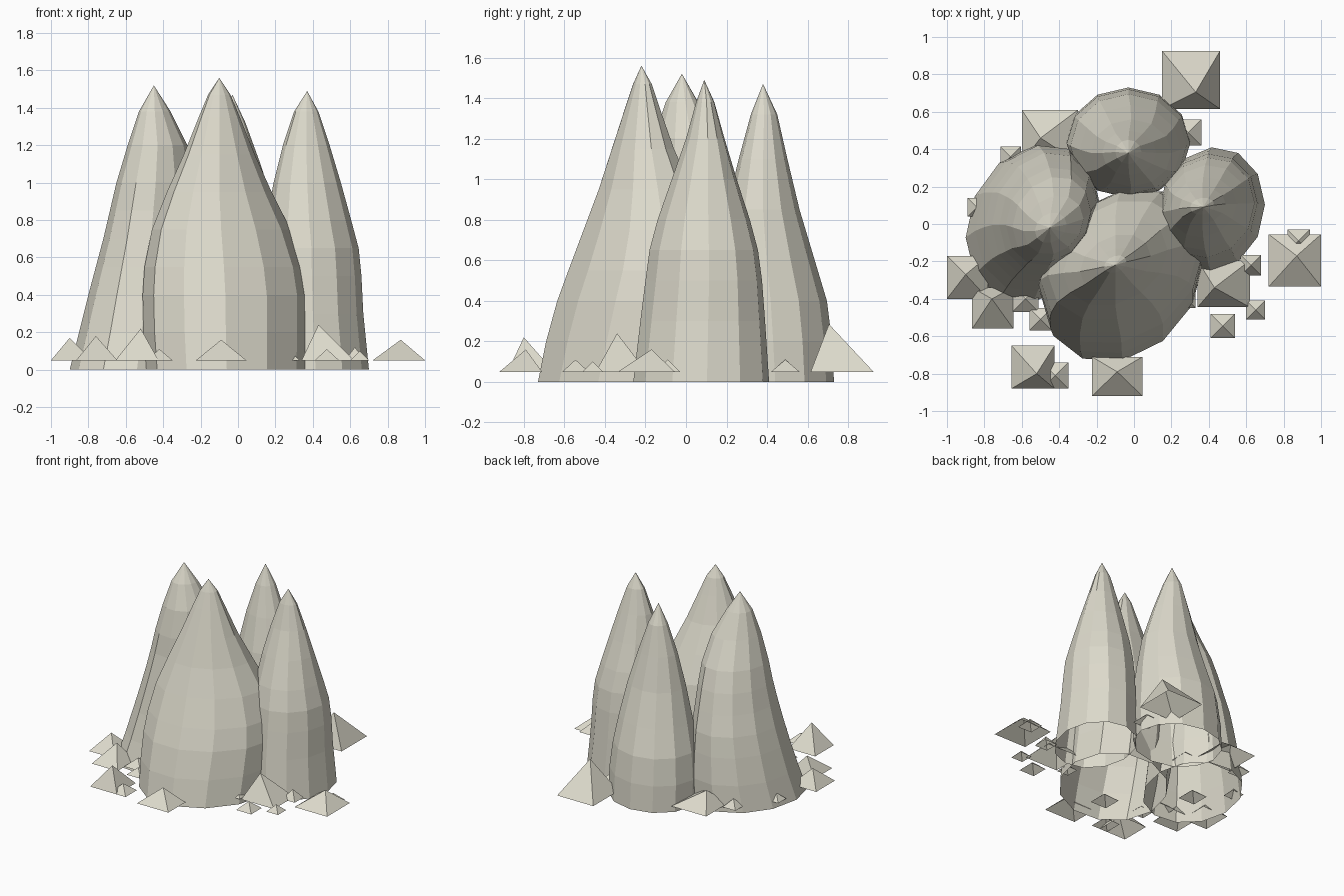
import bpy, bmesh, math

stone = bpy.data.materials.new("pale stone")
stone.diffuse_color = (0.72, 0.70, 0.60, 1)


def finish(bm, name):
    me = bpy.data.meshes.new(name)
    bm.to_mesh(me)
    bm.free()
    me.materials.append(stone)
    ob = bpy.data.objects.new(name, me)
    bpy.context.collection.objects.link(ob)
    return ob


def spire(name, apex, levels, skew=0.0, turn=0.0, sides=12):
    """Open-bottomed pointed spire lofted through (z, xmin, xmax, ymin, ymax)."""
    bm = bmesh.new()
    rings = []
    for z, x0, x1, y0, y1 in levels:
        ring = []
        rx, ry = (x1 - x0) / 2, (y1 - y0) / 2
        for i in range(sides):
            a = 2 * math.pi * (i + turn) / sides
            dx = rx * math.cos(a)
            ring.append(bm.verts.new(((x0 + x1) / 2 + dx,
                                      (y0 + y1) / 2 + ry * math.sin(a) + skew * dx, z)))
        rings.append(ring)
    tip = bm.verts.new(apex)
    for i in range(sides):
        j = (i + 1) % sides
        for lo, hi in zip(rings, rings[1:]):
            bm.faces.new((lo[i], lo[j], hi[j], hi[i]))
        bm.faces.new((rings[-1][i], rings[-1][j], tip))
    return finish(bm, name)


def shard(name, x, y, hx, hy, ax, ay, az, base=0.05):
    """Small open four-sided pyramid with an off-centre tip."""
    bm = bmesh.new()
    b = [bm.verts.new((x + sx * hx, y + sy * hy, base))
         for sx, sy in ((-1, -1), (1, -1), (1, 1), (-1, 1))]
    tip = bm.verts.new((ax, ay, az))
    for i in range(4):
        bm.faces.new((b[i], b[(i + 1) % 4], tip))
    return finish(bm, name)


# four tall spires
spire("front_spire", (-0.10, -0.22, 1.56), [
    (0, -.49, .37, -.73, .13), (.2, -.505, .375, -.69, .17),
    (.4, -.51, .375, -.635, .18), (.55, -.50, .35, -.58, .17),
    (.75, -.46, .28, -.505, .12), (.95, -.38, .18, -.43, .03),
    (1.15, -.29, .09, -.365, -.06), (1.35, -.21, .01, -.30, -.13),
    (1.47, -.16, -.04, -.26, -.17)], skew=0.22)
spire("left_spire", (-0.45, -0.02, 1.52), [
    (0, -.90, -.18, -.42, .42), (.2, -.85, -.18, -.36, .42),
    (.4, -.80, -.19, -.31, .40), (.55, -.76, -.20, -.28, .38),
    (.7, -.72, -.21, -.25, .34), (.85, -.685, -.22, -.22, .30),
    (1.0, -.65, -.23, -.20, .25), (1.2, -.59, -.27, -.16, .15),
    (1.38, -.53, -.36, -.10, .06)], skew=0.2)
spire("back_spire", (-0.03, 0.38, 1.47), [
    (0, -.36, .30, .15, .73), (.2, -.36, .30, .14, .72),
    (.4, -.34, .28, .14, .695), (.6, -.29, .25, .16, .635),
    (.85, -.23, .20, .20, .56), (1.1, -.17, .12, .26, .50),
    (1.32, -.10, .04, .32, .45)])
spire("right_spire", (0.37, 0.09, 1.49), [
    (0, .13, .70, -.26, .41), (.3, .13, .67, -.225, .39),
    (.5, .13, .66, -.20, .375), (.65, .14, .645, -.18, .355),
    (.8, .155, .605, -.14, .315), (1.0, .19, .55, -.07, .25),
    (1.2, .24, .49, 0, .19), (1.38, .30, .43, .05, .14)], skew=0.1)

# larger loose shards: centre, half sizes, tip
shard("back_shard", .305, .77, .155, .155, .33, .705, .285)
shard("right_shard", .86, -.195, .14, .14, .87, -.17, .16)
shard("front_right_shard", .48, -.32, .14, .125, .43, -.34, .24)
shard("front_shard", -.09, -.815, .135, .105, -.09, -.79, .16)
shard("front_left_shard", -.54, -.765, .115, .115, -.52, -.80, .22)
shard("left_front_shard", -.755, -.45, .11, .11, -.76, -.40, .18)
shard("left_shard", -.89, -.285, .11, .115, -.90, -.27, .17)
shard("back_left_shard", -.45, .47, .15, .14, -.50, .46, .17)

# small chips: centre, half size, tip height
chips = [(.88, -.09, .06, .11), (.475, -.545, .065, .11), (.65, -.46, .05, .10),
         (.625, -.22, .055, .12), (-.42, -.81, .07, .11), (-.50, -.51, .06, .10),
         (-.84, .09, .05, .10), (-.66, .36, .055, .11), (.29, .49, .07, .11),
         (-.58, -.40, .07, .11), (.28, -.40, .05, .10),
         (-.20, -.56, .07, .11), (-.64, -.12, .07, .11), (-.26, .26, .07, .11)]
for n, (x, y, h, z) in enumerate(chips, 1):
    shard("chip_%d" % n, x, y, h, h, x, y, z)
